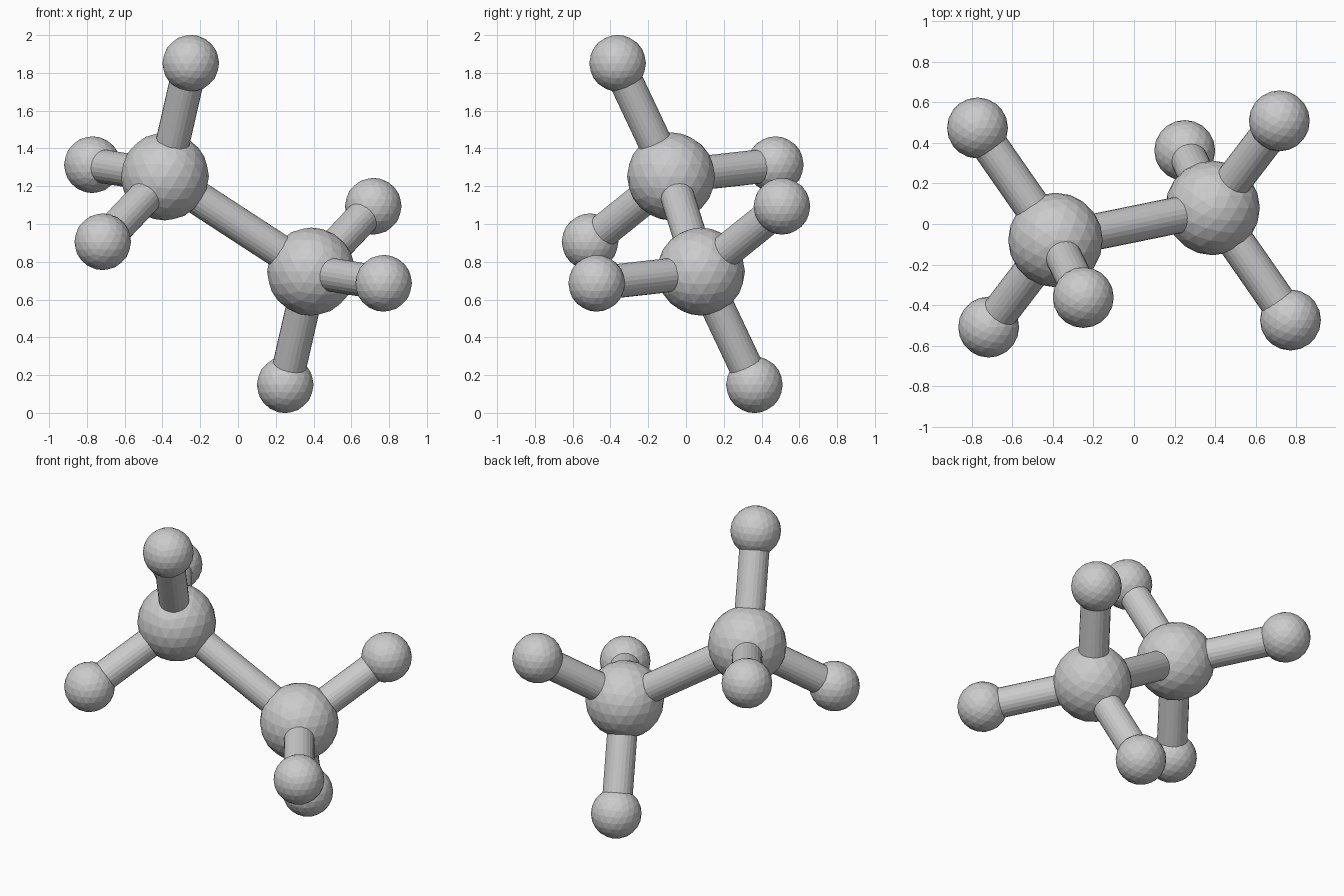
import bpy
from mathutils import Vector

if "Cube" in bpy.data.objects:
    bpy.data.objects.remove(bpy.data.objects["Cube"])

CENTRE = Vector((0, 0, 1))
BIG_R, SMALL_R, BOND_R = 0.233, 0.15, 0.09


def ball(name, pos, radius):
    bpy.ops.mesh.primitive_ico_sphere_add(subdivisions=3, radius=radius, location=pos)
    bpy.context.object.name = name


def bond(name, a, b):
    d = b - a
    bpy.ops.mesh.primitive_cylinder_add(vertices=24, radius=BOND_R, depth=d.length,
                                        location=(a + b) / 2)
    ob = bpy.context.object
    ob.name = name
    ob.rotation_euler = d.to_track_quat('Z', 'Y').to_euler()


# Offsets from the centre; the other half is the point reflection
large = Vector((-0.387, -0.079, 0.252))
small = [Vector((-0.25, -0.362, 0.851)),
         Vector((-0.771, 0.473, 0.314)),
         Vector((-0.716, -0.508, -0.094))]

# Two halves: large atom, three small atoms and their bonds
for side, s in (("left", 1), ("right", -1)):
    c = CENTRE + s * large
    ball(f"large_atom_{side}", c, BIG_R)
    for i, h in enumerate(small, 1):
        p = CENTRE + s * h
        ball(f"small_atom_{side}_{i}", p, SMALL_R)
        bond(f"bond_{side}_{i}", c, p)

# Central bond
bond("central_bond", CENTRE + large, CENTRE - large)
